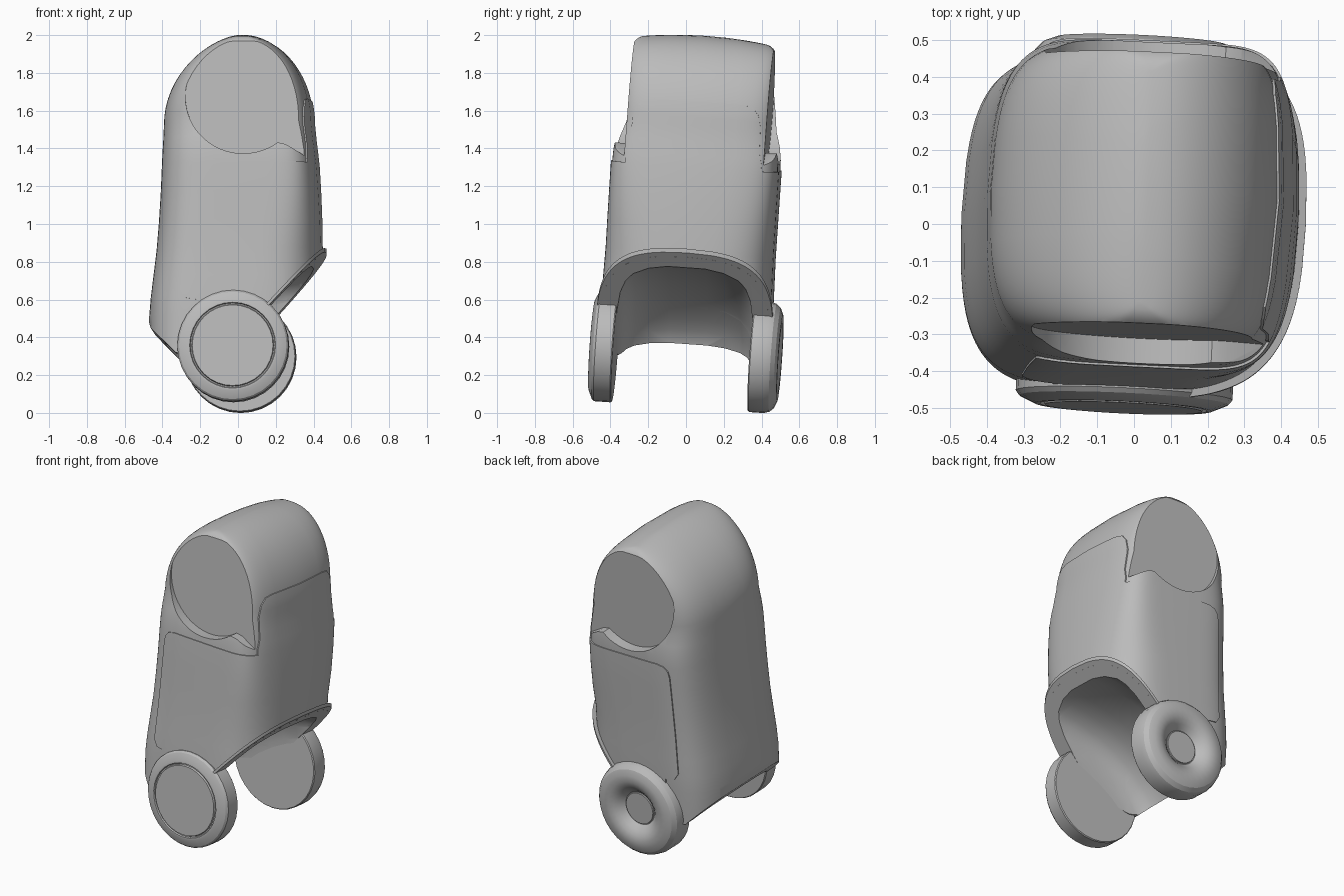
import bpy, bmesh, math
from mathutils import Matrix

cube = bpy.data.objects.get("Cube")
if cube:
    bpy.data.objects.remove(cube)

grey = bpy.data.materials.new("plain_grey")
grey.use_nodes = True
grey.diffuse_color = (0.5, 0.5, 0.5, 1)
grey.node_tree.nodes["Principled BSDF"].inputs["Base Color"].default_value = (0.5, 0.5, 0.5, 1)

# Slight lean and turn of the whole model
POSE = (Matrix.Translation((0, 0, 0.5)) @ Matrix.Rotation(math.radians(-2.7), 4, 'Z')
        @ Matrix.Rotation(math.radians(-4), 4, 'X') @ Matrix.Translation((0, 0, -0.5)))


def loft(name, rings, crown=False):
    """Skin a list of equal rings and cap both ends; a crown is capped with cross strips."""
    bm = bmesh.new()
    rows = [[bm.verts.new(p) for p in ring] for ring in rings]
    n = len(rows[0])
    for a, b in zip(rows, rows[1:]):
        for i in range(n):
            j = (i + 1) % n
            bm.faces.new((a[i], a[j], b[j], b[i]))
    bm.faces.new(rows[0])
    top = rows[-1]
    if crown:
        h, q = n // 2, n // 4
        for i in range(-q, q):
            strip = [top[i], top[i + 1], top[(h - i - 1) % n], top[(h - i) % n]]
            bm.faces.new(list(dict.fromkeys(strip)))
    else:
        bm.faces.new(top)
    bmesh.ops.recalc_face_normals(bm, faces=bm.faces)
    mesh = bpy.data.meshes.new(name)
    bm.to_mesh(mesh)
    bm.free()
    mesh.materials.append(grey)
    ob = bpy.data.objects.new(name, mesh)
    bpy.context.collection.objects.link(ob)
    return ob


def prism_y(name, pts, y0, y1):
    return loft(name, [[(x, y, z) for x, z in pts] for y in (y0, y1)])


def cut(ob, operation, *tools):
    for tool in tools:
        tool.hide_render = True
        mod = ob.modifiers.new("cut", 'BOOLEAN')
        mod.object, mod.operation, mod.solver = tool, operation, 'EXACT'
    deps = bpy.context.evaluated_depsgraph_get()
    mesh = bpy.data.meshes.new_from_object(ob.evaluated_get(deps))
    ob.modifiers.clear()
    ob.data = mesh


def finish(ob, angle=30):
    ob.data.transform(POSE)
    for p in ob.data.polygons:
        p.use_smooth = True
    ob.data.set_sharp_from_angle(angle=math.radians(angle))


def spow(v, e):
    return math.copysign(abs(v) ** e, v)


# Body sections: height, back x, front x, half width, crown sag
LOWER = [(0.2, -.47, .43, .44), (0.5, -.47, .43, .445), (0.6, -.462, .435, .445),
         (0.7, -.45, .44, .443), (0.85, -.432, .441, .44), (1.0, -.42, .44, .44),
         (1.15, -.411, .434, .44), (1.3, -.405, .425, .44), (1.37, -.402, .417, .437),
         (1.44, -.398, .408, .427)]


def body_shape(name, grow=0.0):
    sections = [(*row, 0) for row in LOWER]
    for k in range(17):
        a = math.radians(88) * k / 16
        f = math.cos(a)
        sections.append((1.52 + .48 * math.sin(a), .02 - .415 * f ** 1.25, .02 + .38 * f,
                         .41 - .1 * (1 - f) ** 2, .022 * math.sin(a) ** 2))
    rings = []
    for z, left, right, w, sag in sections:
        mid, half = (left + right) / 2, (right - left) / 2 + grow
        front_power = 4.2 + 3.8 * min(max((z - .85) / .65, 0), 1)
        ring = []
        for i in range(96):
            t = 2 * math.pi * i / 96
            c, s = math.cos(t), math.sin(t)
            n = front_power if c > 0 else 5
            v = spow(s, 2 / n)
            # Barrel-shaped front and back
            x = mid + half * spow(c, 2 / n) * (1 - .12 * v * v)
            ring.append((x, (w + grow) * v, z - sag * v * v))
        rings.append(ring)
    return loft(name, rings, crown=True)


# Cutters: slanted underside, arched wheel bay, round side recesses with a pointed corner
underside = prism_y("underside_cutter", [
    (.7, 1.1), (.46, .84), (.15, .5), (0, .33), (-.25, .28), (-.31, .29),
    (-.4, .38), (-.45, .43), (-.48, .51), (-.7, .6), (-.7, -.3), (.7, -.3)], -1, 1)
ROOF = [(.75, .8), (.4, .775), (.3, .765), (.2, .745), (.1, .72), (0, .685), (-.1, .635), (-.2, .57),
        (-.28, .5), (-.34, .44), (-.385, .37), (-.42, .2), (-.42, -.2), (.75, -.2)]
steps = [(-.365, .27), (-.36, .2), (-.345, .13), (-.32, .085), (-.28, .05), (-.2, .02), (-.1, .005)]
steps += [(-y, d) for y, d in reversed(steps)]
bay = loft("bay_cutter", [[(x + .35 * d, y, z - d) for x, z in ROOF] for y, d in steps])
arc = [math.radians(a) for a in range(0, 310, 6)]
bubble = [(.045 + .31 * math.cos(a), 1.655 + .31 * math.sin(a)) for a in arc] + [(.27, 1.395), (.39, 1.325)]
recesses = [prism_y("recess_cutter", bubble, s * .37, s * .7) for s in (-1, 1)]

body = body_shape("body")
cut(body, 'DIFFERENCE', underside, bay, *recesses)
finish(body)

# Raised wrap-around panel
panel_zone = prism_y("panel_zone", [
    (-.285, .62), (-.25, 1.24), (-.24, 1.28), (-.215, 1.305), (-.17, 1.315),
    (.6, 1.3), (.6, .4), (-.2, .4), (-.2, .57), (-.26, .58)], -1, 1)
top_edge = [(-.36, .6), (-.36, 1.34), (-.345, 1.4), (-.34, 1.54), (-.325, 1.6), (-.29, 1.64), (-.23, 1.65)]
top_edge += [(-y, z) for y, z in reversed(top_edge)]
front_zone = loft("front_zone", [[(x, y, z) for y, z in top_edge] for x in (.28, .7)])
cut(panel_zone, 'UNION', front_zone)
panel = body_shape("panel", .006)
cut(panel, 'INTERSECT', panel_zone)
cut(panel, 'DIFFERENCE', underside, bay, *recesses)
finish(panel)

# Flared lip along the slanted opening
lip_zone = prism_y("lip_zone", [(.6, .994), (.15, .5), (.139, .51), (.589, 1.004)], -1, 1)
lip = body_shape("lip", .026)
cut(lip, 'INTERSECT', lip_zone)
cut(lip, 'DIFFERENCE', bay)
finish(lip)

for tool in (underside, bay, panel_zone, front_zone, lip_zone, *recesses):
    bpy.data.objects.remove(tool)


# Wheels, turned from radius and depth profiles
def wheel(name, side, profile):
    rings = []
    for r, y in profile:
        ring = []
        for i in range(32):
            t = 2 * math.pi * i / 32
            ring.append((-.005 + r * math.cos(t), side * y, .324 + r * math.sin(t)))
        rings.append(ring)
    finish(loft(name, rings), 25)


wheel("right_wheel", -1, [(.29, .362), (.295, .368), (.295, .455), (.285, .468), (.24, .488),
                          (.228, .488), (.224, .48), (.218, .48), (.214, .49)])
wheel("left_wheel", 1, [(.29, .362), (.295, .368), (.295, .445), (.286, .475), (.265, .498), (.23, .512),
                        (.19, .512), (.16, .503), (.135, .485), (.115, .465), (.105, .455),
                        (.1, .455), (.098, .462)])
